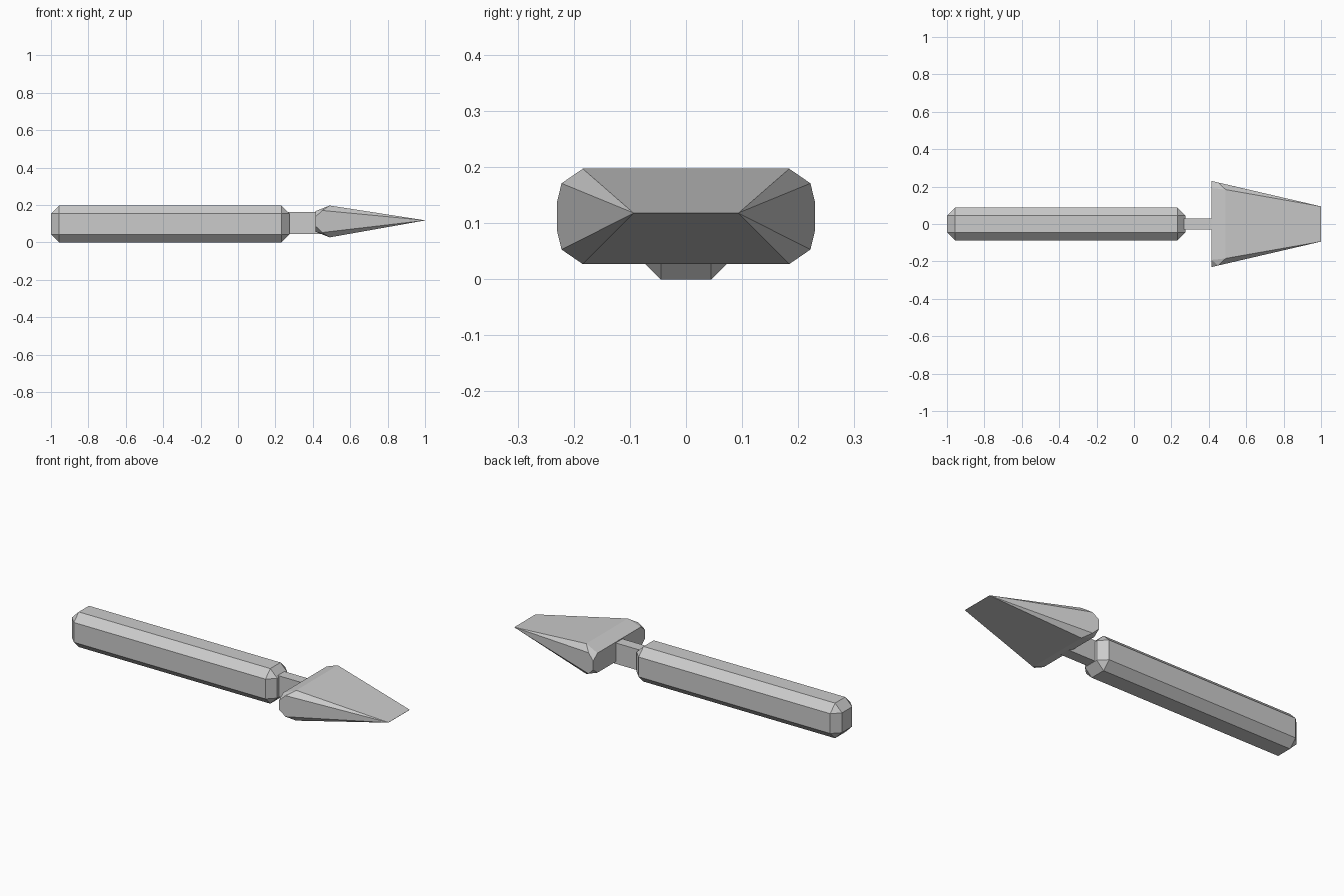
import bpy, bmesh
from mathutils import Vector

if "Cube" in bpy.data.objects:
    bpy.data.objects.remove(bpy.data.objects["Cube"])


def add_object(name, bm):
    bmesh.ops.recalc_face_normals(bm, faces=bm.faces)
    mesh = bpy.data.meshes.new(name)
    bm.to_mesh(mesh)
    bm.free()
    obj = bpy.data.objects.new(name, mesh)
    bpy.context.collection.objects.link(obj)
    return obj


def box(name, lo, hi, bevel=0):
    lo, hi = Vector(lo), Vector(hi)
    bm = bmesh.new()
    bmesh.ops.create_cube(bm, size=1)
    for v in bm.verts:
        v.co = (lo + hi) / 2 + v.co * (hi - lo)
    if bevel:
        bmesh.ops.bevel(bm, geom=bm.edges[:], offset=bevel, segments=1,
                        profile=0.5, affect='EDGES')
    return add_object(name, bm)


# Chamfered grip and the thin neck joining it to the head
box("handle", (-1, -0.088, 0), (0.275, 0.088, 0.197), 0.043)
box("neck", (0.26, -0.03, 0.045), (0.45, 0.03, 0.162))

# Tapered wedge head: one quarter of its corners, mirrored and hulled
MID_Z, TIP_Z = 0.112, 0.118
corners = [(0.415, 0.23, 0.025), (0.415, 0.192, 0.055),
           (0.45, 0.2218, 0.059), (0.49, 0.184, 0.085)]
tip = [(1.0, 0.065, 0.001), (1.0, 0.094, 0.0005)]
bm = bmesh.new()
for sy in (-1, 1):
    for sz in (-1, 1):
        for pts, z0 in ((corners, MID_Z), (tip, TIP_Z)):
            for x, y, z in pts:
                bm.verts.new((x, sy * y, z0 + sz * z))
bmesh.ops.convex_hull(bm, input=bm.verts[:])
bmesh.ops.dissolve_limit(bm, angle_limit=0.03, verts=bm.verts[:], edges=bm.edges[:])
add_object("wedge_head", bm)
